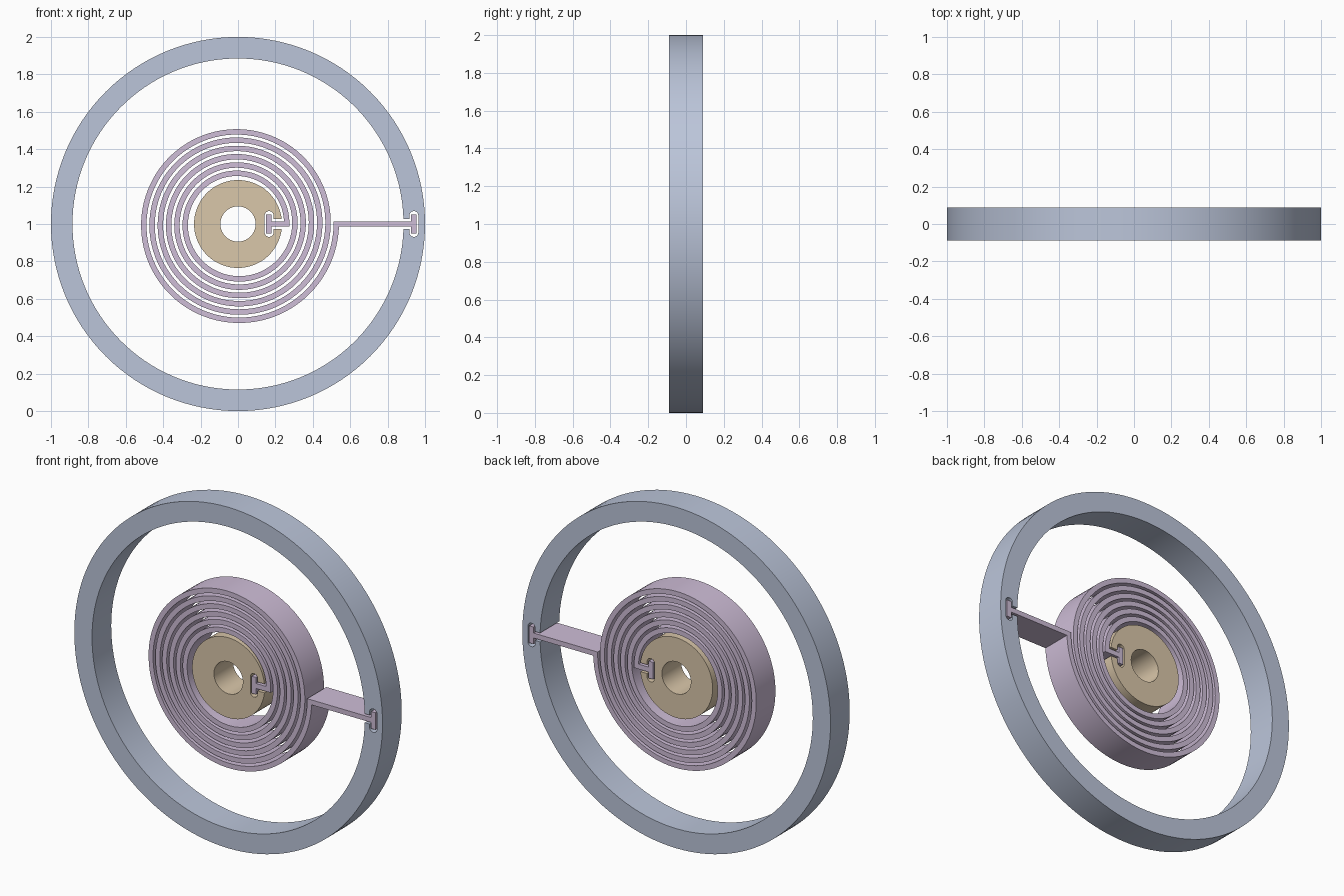
import bpy, bmesh
from math import sin, cos, asin, pi, radians

if "Cube" in bpy.data.objects:
    bpy.data.objects.remove(bpy.data.objects["Cube"])

HALF = 0.089          # half depth of every part
GAP = 0.026           # half height of the slot mouth
STEM = 0.0145         # half thickness of the spring strip


def arc(cx, cz, r, a0, a1, n):
    return [(cx + r * cos(a0 + (a1 - a0) * i / n), cz + r * sin(a0 + (a1 - a0) * i / n))
            for i in range(n + 1)]


def slotted_circle(r, cx, side, n=128):
    """Circle interrupted by a T slot centred at cx; side is the mouth direction in x."""
    a = asin(GAP / r)
    w, h = 0.024, 0.045
    s = 0 if side > 0 else pi
    turn = -pi if side > 0 else pi
    return (arc(0, 0, r, a, 2 * pi - a, n)
            + [(cx + side * w, -GAP)]
            + arc(cx, -h, w, s, s + turn, 10)
            + arc(cx, h, w, s + turn, s + 2 * turn, 10)
            + [(cx + side * w, GAP)])


def plate(name, loops, color):
    """Fill closed outlines in the xz plane and extrude them along y."""
    cu = bpy.data.curves.new(name, 'CURVE')
    cu.dimensions = '2D'
    cu.fill_mode = 'BOTH'
    cu.extrude = HALF
    for pts in loops:
        sp = cu.splines.new('POLY')
        sp.points.add(len(pts) - 1)
        for p, (x, z) in zip(sp.points, pts):
            p.co = (x, z, 0, 1)
        sp.use_cyclic_u = True
    ob = bpy.data.objects.new(name, cu)
    bpy.context.collection.objects.link(ob)
    ob.rotation_euler.x = pi / 2
    ob.location.z = 1
    bpy.ops.object.select_all(action='DESELECT')
    ob.select_set(True)
    bpy.context.view_layer.objects.active = ob
    bpy.ops.object.convert(target='MESH')
    ob = bpy.context.object
    bm = bmesh.new()
    bm.from_mesh(ob.data)
    bmesh.ops.remove_doubles(bm, verts=bm.verts, dist=1e-5)
    bmesh.ops.recalc_face_normals(bm, faces=bm.faces)
    bm.to_mesh(ob.data)
    bm.free()
    bpy.ops.object.shade_smooth_by_angle(angle=radians(30))
    mat = bpy.data.materials.new(name + "_color")
    mat.diffuse_color = (*color, 1)
    mat.use_nodes = True
    mat.node_tree.nodes["Principled BSDF"].inputs["Base Color"].default_value = mat.diffuse_color
    ob.data.materials.clear()
    ob.data.materials.append(mat)
    return ob


# Outer rim, slot opening inwards
plate("outer_rim", [arc(0, 0, 1.0, 0, 2 * pi, 128)[:-1],
                    slotted_circle(0.885, 0.94, -1)], (0.50, 0.56, 0.70))

# Hub with bore, slot opening outwards
plate("hub", [slotted_circle(0.235, 0.166, 1, 96),
              arc(0, 0, 0.094, 0, 2 * pi, 64)[:-1]], (0.70, 0.57, 0.40))

# Spiral spring with T-shaped anchors at both ends
R0, PITCH, TURNS = 0.26, 0.0443, 6


def spiral(offset, a0, a1, n=576):
    pts = []
    for i in range(n + 1):
        a = a0 + (a1 - a0) * i / n
        r = R0 + PITCH * a / (2 * pi) + offset
        pts.append((r * cos(a), r * sin(a)))
    return pts


END = 2 * pi * TURNS
r_end = R0 + PITCH * TURNS
outline = [(0.151, -0.05), (0.180, -0.05), (0.180, -STEM), (R0 + STEM, -STEM)]
outline += spiral(STEM, 0, END - asin(STEM / (r_end + STEM)))
outline += [(0.926, -STEM), (0.926, -0.05), (0.955, -0.05),
            (0.955, 0.05), (0.926, 0.05), (0.926, STEM), (r_end - STEM, STEM)]
outline += spiral(-STEM, END, asin(STEM / (R0 - STEM)))
outline += [(0.180, STEM), (0.180, 0.05), (0.151, 0.05)]
plate("spiral_spring", [outline], (0.62, 0.51, 0.68))
